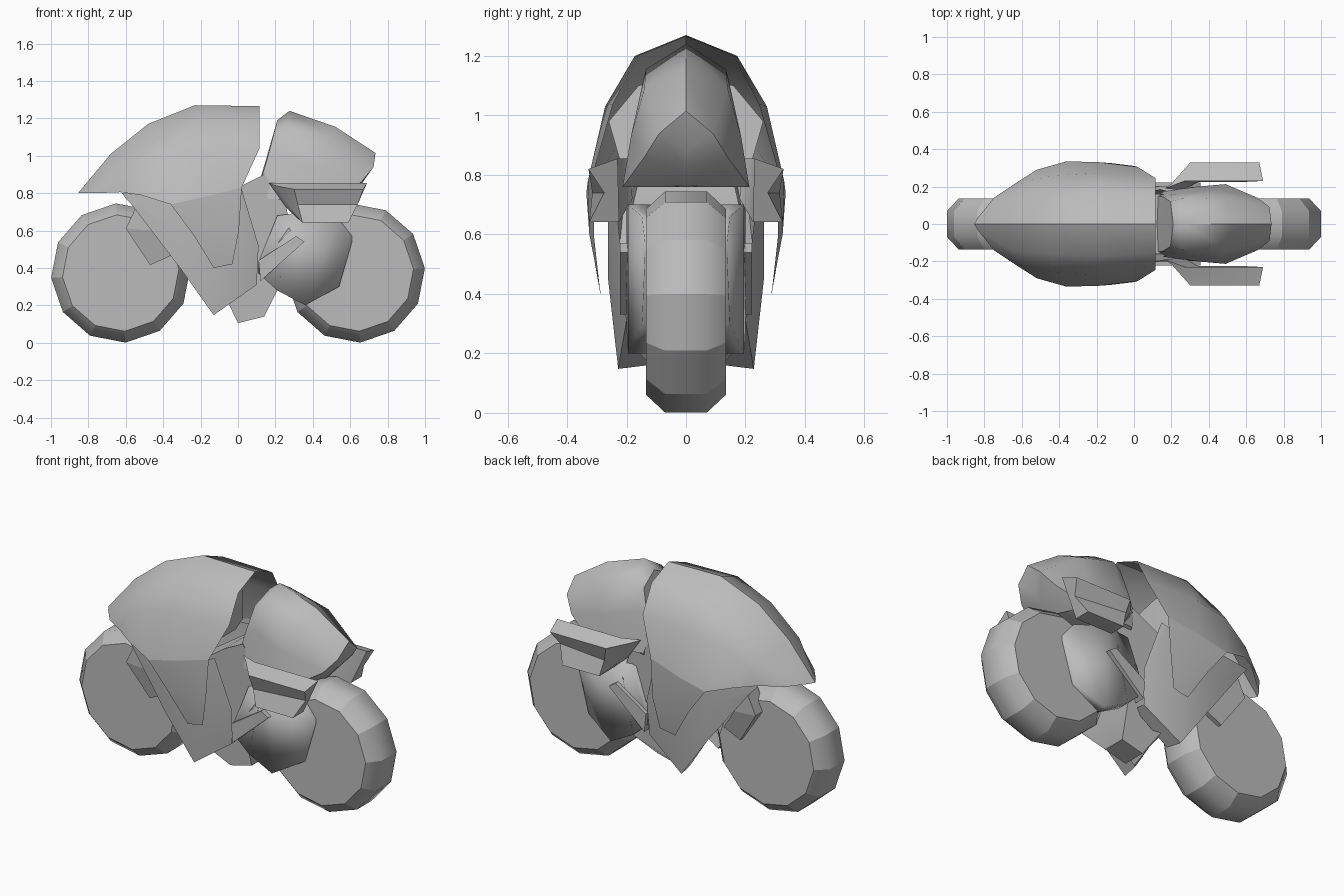
import bpy, bmesh
from math import radians, cos, sin, pi

if "Cube" in bpy.data.objects:
    bpy.data.objects.remove(bpy.data.objects["Cube"], do_unlink=True)

grey = bpy.data.materials.new("plain_grey")
grey.use_nodes = True
grey.diffuse_color = (0.5, 0.5, 0.5, 1)
grey.node_tree.nodes["Principled BSDF"].inputs["Base Color"].default_value = (0.5, 0.5, 0.5, 1)


def finish(name, bm, mirror=False, angle=32):
    """Turn a bmesh into a shaded object, mirrored across the centre line if asked."""
    if mirror:
        geom = bm.verts[:] + bm.edges[:] + bm.faces[:]
        bmesh.ops.mirror(bm, geom=geom, axis='Y', merge_dist=0.0005)
    bmesh.ops.recalc_face_normals(bm, faces=bm.faces[:])
    mesh = bpy.data.meshes.new(name)
    bm.to_mesh(mesh)
    bm.free()
    mesh.materials.append(grey)
    obj = bpy.data.objects.new(name, mesh)
    bpy.context.collection.objects.link(obj)
    bpy.ops.object.select_all(action='DESELECT')
    obj.select_set(True)
    bpy.context.view_layer.objects.active = obj
    bpy.ops.object.shade_smooth_by_angle(angle=radians(angle))
    return obj


def loft(name, rows, closed=False, caps=False, mirror=True, angle=32, crisp=False):
    """Skin a list of equally long point rows; crisp keeps the row-to-row edges sharp."""
    bm = bmesh.new()
    grid = [[bm.verts.new(p) for p in row] for row in rows]
    n = len(rows[0])
    for a, b in zip(grid, grid[1:]):
        for i in range(n if closed else n - 1):
            j = (i + 1) % n
            bm.faces.new((a[i], a[j], b[j], b[i]))
        if crisp:
            for u, v in zip(a, b):
                bm.edges.get((u, v)).smooth = False
    if caps:
        bm.faces.new(grid[0])
        bm.faces.new(grid[-1])
    return finish(name, bm, mirror, angle)


def slab(name, outline, inner, outer):
    """Extrude a side outline between two sideways offsets; offsets may depend on x, z."""
    rows = [[(x, f(x, z), z) for x, z in outline] for f in (inner, outer)]
    return loft(name, rows, closed=True, caps=True)


def wheel(name, cx, cz):
    profile = ((-0.135, 0.312), (-0.07, 0.373), (0.07, 0.373), (0.135, 0.312))
    rows = [[(cx + r * cos(radians(4) + k * pi / 6), y, cz + r * sin(radians(4) + k * pi / 6))
             for k in range(12)] for y, r in profile]
    loft(name, rows, closed=True, caps=True, mirror=False, angle=46, crisp=True)


wheel("front_wheel", -0.627, 0.373)
wheel("rear_wheel", 0.627, 0.373)

# Front fairing shell: ridge, shoulder, side and lower edge
loft("fairing_shell", [
    [(-.855, 0, .80), (-.68, 0, 1.01), (-.48, 0, 1.17), (-.23, 0, 1.27), (.115, 0, 1.265)],
    [(-.83, .04, .80), (-.65, .14, .96), (-.45, .16, 1.11), (-.22, .172, 1.2), (.115, .16, 1.2)],
    [(-.75, .14, .80), (-.58, .23, .90), (-.42, .26, 1.0), (-.2, .272, 1.03), (.115, .245, 1.04)],
    [(-.63, .22, .805), (-.52, .29, .79), (-.36, .335, .74), (-.18, .33, .78), (.02, .305, .83)],
], angle=40)

# Hanging side flap below the shell
loft("fairing_flap", [
    [(-.36, .335, .74), (-.18, .33, .78), (.02, .305, .83)],
    [(-.24, .32, .58), (-.12, .325, .6), (.005, .31, .6)],
    [(-.13, .288, .40), (-.08, .288, .41), (-.03, .29, .42)],
])

# Wall closing the inside of the shell
loft("inner_bulkhead", [
    [(-.15, 0, 1.14), (-.15, .16, 1.1), (-.15, .26, .98)],
    [(-.12, 0, .8), (-.12, .15, .8), (-.12, .22, .84)],
])

# Lower cowling: columns from the front edge to the rear edge, top to bottom
loft("lower_cowling", [
    [(-.62, .19, .80), (-.60, .2, .77), (-.57, .205, .74)],
    [(-.35, .255, .78), (-.34, .25, .62), (-.31, .24, .40)],
    [(-.02, .262, .8), (-.06, .262, .45), (-.13, .228, .148)],
    [(.02, .25, .82), (.11, .215, .52), (.1, .2, .31)],
], angle=45)
loft("cowling_underside", [
    [(-.57, .205, .74), (-.31, .24, .40), (-.13, .228, .148), (.1, .2, .31)],
    [(-.56, .17, .76), (-.29, .18, .43), (-.12, .13, .16), (.1, .12, .32)],
])

# Central engine body
slab("engine_body",
     [(-.3, .62), (-.07, .25), (.0, .105), (.14, .14), (.21, .28), (.28, .6), (.25, .78),
      (.14, .9), (.02, .84)],
     lambda x, z: 0,
     lambda x, z: .07 if z < .2 else .16 if z > .7 else .2)

# Tail hump: ridge, shoulder, side, lower edge
loft("tail_hump", [
    [(.21, 0, 1.19), (.275, 0, 1.24), (.52, 0, 1.155), (.735, 0, 1.015)],
    [(.195, .12, 1.13), (.255, .135, 1.155), (.5, .14, 1.09), (.725, .09, .94)],
    [(.155, .145, .98), (.22, .16, 1.0), (.45, .185, .93), (.66, .14, .86)],
    [(.125, .15, .88), (.16, .175, .77), (.34, .2, .76), (.49, .213, .76)],
], angle=54)

# Slanted end, front and floor of the tail
loft("tail_end", [
    [(.735, 0, 1.015), (.725, .09, .94), (.66, .14, .86), (.49, .213, .76)],
    [(.735, 0, 1.015), (.68, 0, .88), (.64, 0, .82), (.59, 0, .76)],
])
loft("tail_front", [
    [(.21, 0, 1.19), (.195, .12, 1.13), (.155, .145, .98), (.125, .15, .88)],
    [(.21, 0, 1.19), (.19, 0, 1.12), (.15, 0, .98), (.12, 0, .88)],
])
slab("tail_floor", [(.16, .76), (.59, .76), (.5, .8), (.16, .8)],
     lambda x, z: 0, lambda x, z: .17 if x < .55 else .02)

# Side pods: the outer face is full at the front and creases inward to the rear
loft("side_pod", [
    [(.165, .19, .855), (.2, .215, .84), (.25, .225, .77), (.28, .23, .71), (.26, .18, .72)],
    [(.27, .23, .855), (.30, .328, .82), (.32, .315, .74), (.345, .325, .642), (.345, .225, .642)],
    [(.69, .23, .855), (.67, .328, .82), (.64, .275, .74), (.59, .325, .642), (.59, .225, .642)],
], closed=True, caps=True, angle=35)

# Swingarm covers narrowing toward the rear hub: x, lower z, upper z, offset
cover = ((.11, .37, .43, .2), (.21, .28, .68, .2), (.36, .2, .7, .195),
         (.54, .3, .66, .148), (.61, .54, .57, .138))
loft("swingarm_cover",
     [[(x, .12, lo), (x, y, lo), (x, y, hi), (x, .12, hi)] for x, lo, hi, y in cover],
     closed=True, caps=True, angle=120)

# Diagonal rear struts
slab("rear_strut", [(.11, .44), (.12, .33), (.355, .54), (.31, .57)],
     lambda x, z: .14, lambda x, z: .222)

# Front fork blocks with a lower face tucked inward: front x, z, rear x, z, offset
fork = ((-.52, .78, -.32, .66, .2), (-.6, .61, -.46, .6, .2), (-.47, .415, -.36, .465, .16))
loft("front_fork",
     [[(a, .1, az), (a, y, az), (b, y, bz), (b, .1, bz)] for a, az, b, bz, y in fork],
     closed=True, caps=True, angle=10)
